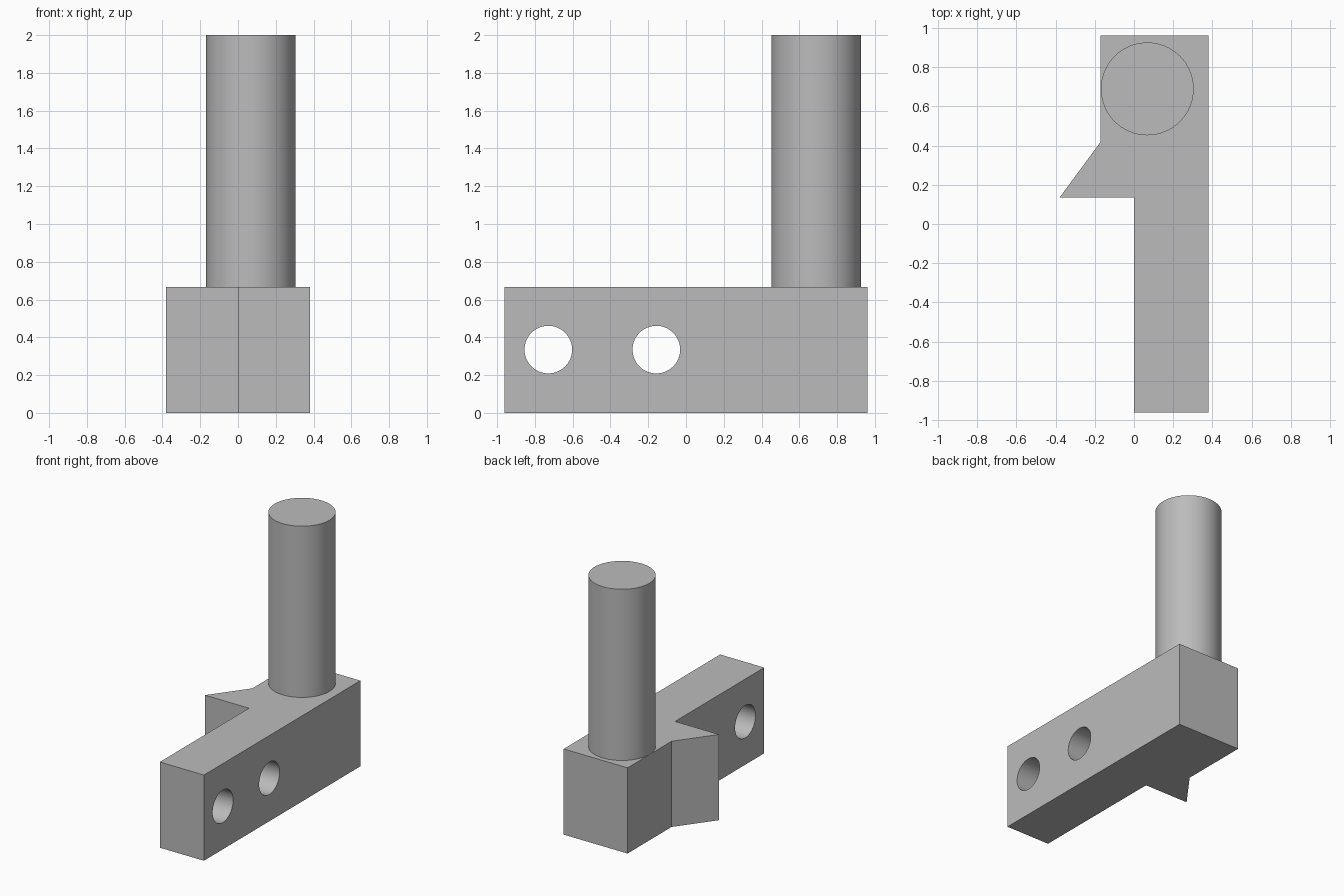
import bpy
import bmesh
import math

default = bpy.data.objects.get("Cube")
if default:
    bpy.data.objects.remove(default, do_unlink=True)

# Material
grey = bpy.data.materials.new("plain grey")
grey.use_nodes = True
colour = (0.5, 0.5, 0.5, 1.0)
grey.diffuse_color = colour
grey.node_tree.nodes["Principled BSDF"].inputs["Base Color"].default_value = colour

BASE_TOP = 0.667
TOP = 2.0


def smooth(obj):
    bpy.ops.object.select_all(action="DESELECT")
    obj.select_set(True)
    bpy.context.view_layer.objects.active = obj
    bpy.ops.object.shade_smooth_by_angle(angle=math.radians(30))


def extrude_profile(name, points, height):
    bm = bmesh.new()
    face = bm.faces.new([bm.verts.new((x, y, 0)) for x, y in points])
    top = bmesh.ops.extrude_face_region(bm, geom=[face])["geom"]
    verts = [v for v in top if isinstance(v, bmesh.types.BMVert)]
    bmesh.ops.translate(bm, verts=verts, vec=(0, 0, height))
    bmesh.ops.recalc_face_normals(bm, faces=bm.faces)
    mesh = bpy.data.meshes.new(name)
    bm.to_mesh(mesh)
    bm.free()
    obj = bpy.data.objects.new(name, mesh)
    bpy.context.collection.objects.link(obj)
    return obj


def cylinder(name, radius, depth, location, rotation=(0, 0, 0)):
    bpy.ops.mesh.primitive_cylinder_add(
        vertices=64, radius=radius, depth=depth, location=location, rotation=rotation)
    obj = bpy.context.object
    obj.name = name
    return obj


# Base arm with the pointed side hook
base = extrude_profile("base_arm", [
    (0.0, -0.962), (0.38, -0.962), (0.38, 0.962), (-0.17, 0.962),
    (-0.17, 0.42), (-0.38, 0.135), (0.0, 0.135)], BASE_TOP)
base.data.materials.append(grey)

# Two cross holes through the arm
for y in (-0.729, -0.157):
    cutter = cylinder("hole_cutter", 0.126, 0.8, (0.19, y, 0.335), (0, math.pi / 2, 0))
    cutter.hide_render = True
    cut = base.modifiers.new("hole", "BOOLEAN")
    cut.operation = "DIFFERENCE"
    cut.solver = "EXACT"
    cut.object = cutter
    bpy.context.view_layer.objects.active = base
    bpy.ops.object.modifier_apply(modifier=cut.name)
    bpy.data.objects.remove(cutter, do_unlink=True)
smooth(base)

# Upright pin
pin = cylinder("upright_pin", 0.237, TOP - BASE_TOP, (0.068, 0.69, (TOP + BASE_TOP) / 2))
pin.data.materials.append(grey)
smooth(pin)
